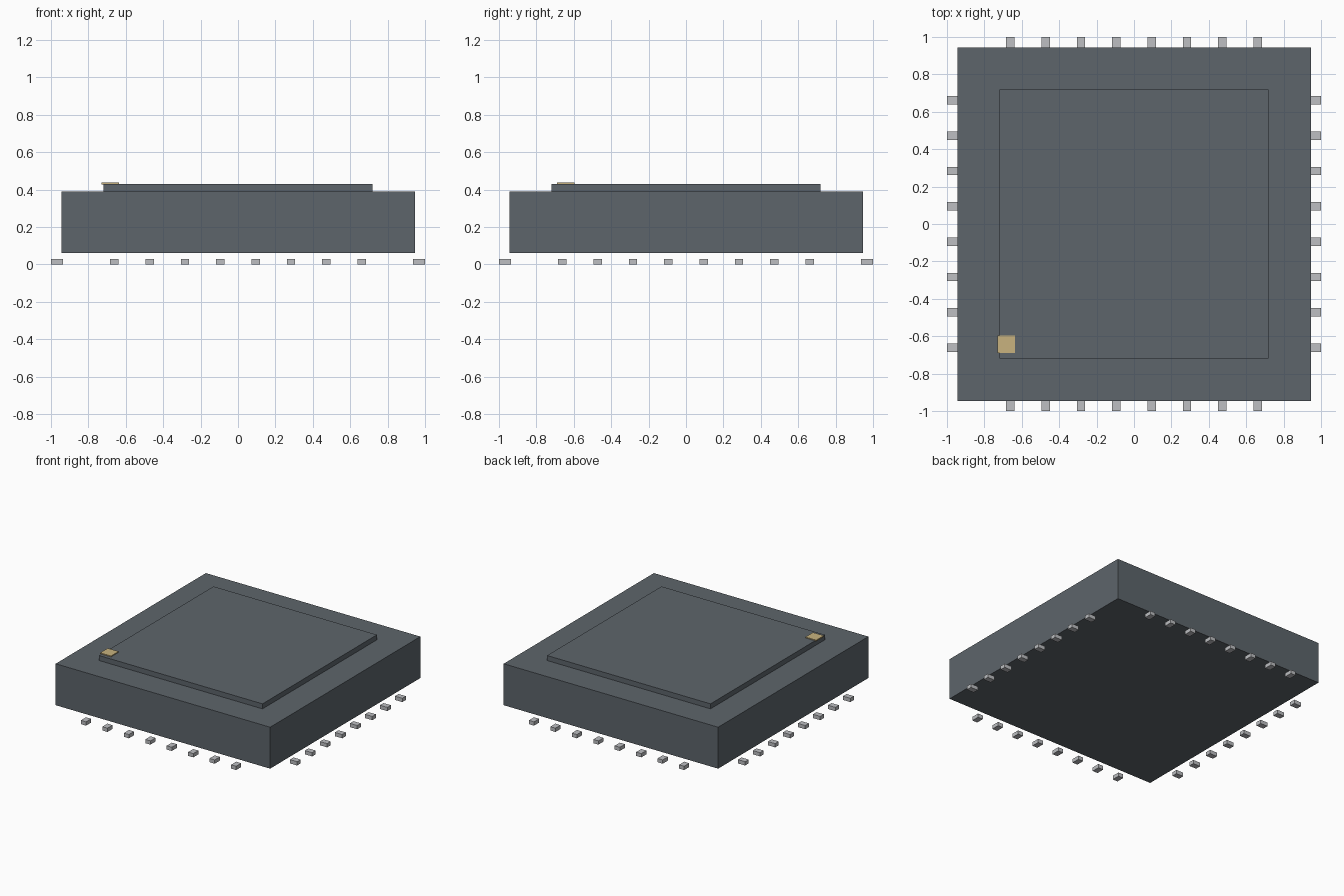
import bpy

cube = bpy.data.objects.get("Cube")
if cube:
    bpy.data.objects.remove(cube, do_unlink=True)


def material(name, rgb):
    mat = bpy.data.materials.new(name)
    mat.use_nodes = True
    color = (*rgb, 1)
    mat.diffuse_color = color
    mat.node_tree.nodes["Principled BSDF"].inputs["Base Color"].default_value = color
    return mat


def box(name, center, size, mat):
    bpy.ops.mesh.primitive_cube_add(size=1, location=center)
    obj = bpy.context.object
    obj.name = name
    obj.scale = size
    bpy.ops.object.transform_apply(location=False, rotation=False, scale=True)
    obj.data.materials.append(mat)
    return obj


slate = material("dark slate", (0.11, 0.13, 0.147))
silver = material("silver grey", (0.51, 0.52, 0.54))
gold = material("pale gold", (0.58, 0.45, 0.21))

# Package body with raised lid and corner marker
box("package_body", (0, 0, 0.225), (1.89, 1.89, 0.33), slate)
box("raised_lid", (0, 0, 0.409), (1.44, 1.44, 0.042), slate)
box("corner_marker", (-0.683, -0.643, 0.433), (0.095, 0.095, 0.009), gold)

# Contact pads, eight along each side
PADS, PITCH = 8, 0.189
for i in range(PADS):
    along = (i - (PADS - 1) / 2) * PITCH
    for sign, x_side, y_side in ((1, "left", "back"), (-1, "right", "front")):
        offset = sign * 0.968
        box(f"{x_side}_pad_{i + 1}", (offset, along, 0.015), (0.064, 0.045, 0.03), silver)
        box(f"{y_side}_pad_{i + 1}", (along, offset, 0.015), (0.045, 0.064, 0.03), silver)
